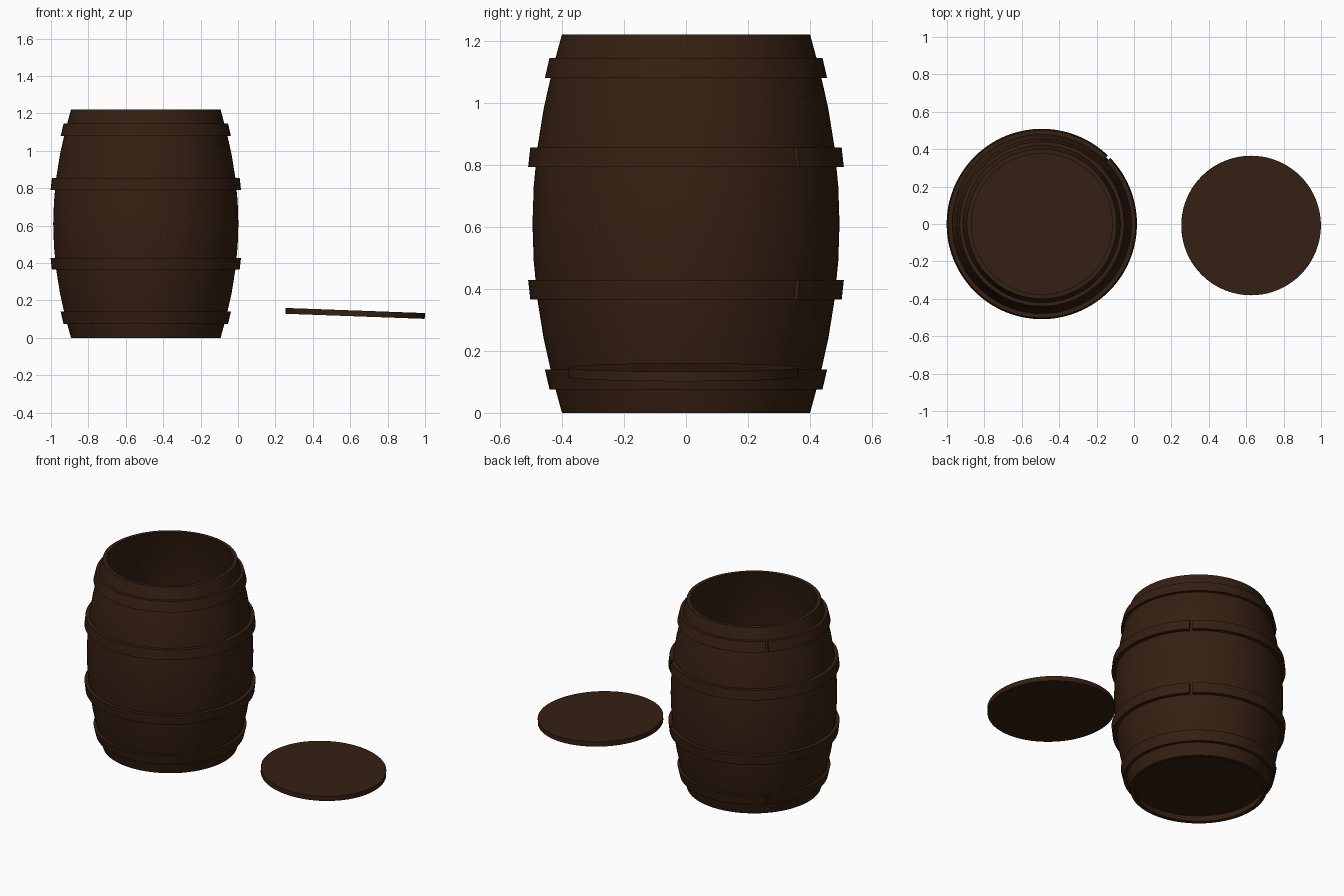
import bpy, bmesh, math
from mathutils import Matrix, Vector

if "Cube" in bpy.data.objects:
    bpy.data.objects.remove(bpy.data.objects["Cube"])

CX, MID = -0.493, 0.61      # barrel axis and mid height

wood = bpy.data.materials.new("dark_wood")
wood.diffuse_color = (0.036, 0.014, 0.006, 1)
wood.use_nodes = True
wood.node_tree.nodes["Principled BSDF"].inputs["Base Color"].default_value = wood.diffuse_color


def finish(name, bm):
    bmesh.ops.recalc_face_normals(bm, faces=bm.faces)
    me = bpy.data.meshes.new(name)
    bm.to_mesh(me)
    bm.free()
    ob = bpy.data.objects.new(name, me)
    bpy.context.collection.objects.link(ob)
    me.materials.append(wood)
    bpy.context.view_layer.objects.active = ob
    ob.select_set(True)
    bpy.ops.object.shade_smooth_by_angle(angle=math.radians(30))
    ob.select_set(False)
    return ob


def lathe(name, profile, gap_at=0.0, gap=0.0, steps=80):
    """Turn a closed (radius, z) section about the barrel axis, with an optional open gap."""
    bm = bmesh.new()
    rings = []
    count = steps + 1 if gap else steps
    for i in range(count):
        a = gap_at + gap / 2 + (math.tau - gap) * i / steps
        rings.append([bm.verts.new((CX + r * math.cos(a), r * math.sin(a), z)) for r, z in profile])
    n = len(profile)
    for i in range(steps):
        a, b = rings[i], rings[(i + 1) % count]
        for j in range(n):
            k = (j + 1) % n
            bm.faces.new((a[j], b[j], b[k], a[k]))
    if gap:
        bm.faces.new(rings[0])
        bm.faces.new(rings[-1])
    return finish(name, bm)


def disc(name, radius, depth, matrix):
    bm = bmesh.new()
    bmesh.ops.create_cone(bm, cap_ends=True, segments=80, radius1=radius,
                          radius2=radius, depth=depth, matrix=matrix)
    return finish(name, bm)


# Barrel wall: bulged outer curve, mirrored about mid height, with constant thickness
half = [(0.0, 0.495), (0.12, 0.491), (0.245, 0.479), (0.37, 0.459), (0.50, 0.430), (0.61, 0.400)]
outer = [(r, MID - d) for d, r in reversed(half)] + [(r, MID + d) for d, r in half[1:]]
inner = [(r - 0.024, z) for r, z in reversed(outer)]
lathe("barrel_wall", outer + inner)

# Recessed barrel bottom
disc("barrel_bottom", 0.383, 0.033, Matrix.Translation((CX, 0, 0.057)))

# Split hoops: (near edge, far edge, near radius, far radius, seam angle), mirrored top and bottom
hoops = {"middle": (0.182, 0.245, 0.509, 0.502, 45), "end": (0.47, 0.535, 0.455, 0.440, 135)}
for label, (d0, d1, r0, r1, seam) in hoops.items():
    for side, s in (("upper", 1), ("lower", -1)):
        section = [(r0, MID + s * d0), (r1, MID + s * d1),
                   (r1 - 0.026, MID + s * d1), (r0 - 0.026, MID + s * d0)]
        lathe(f"{side}_{label}_hoop", section, math.radians(seam), math.radians(2))

# Loose lid, slightly tilted
disc("lid", 0.373, 0.031,
     Matrix.Translation((0.626, -0.008, 0.131)) @ Matrix.Rotation(math.radians(2.1), 4, 'Y'))
